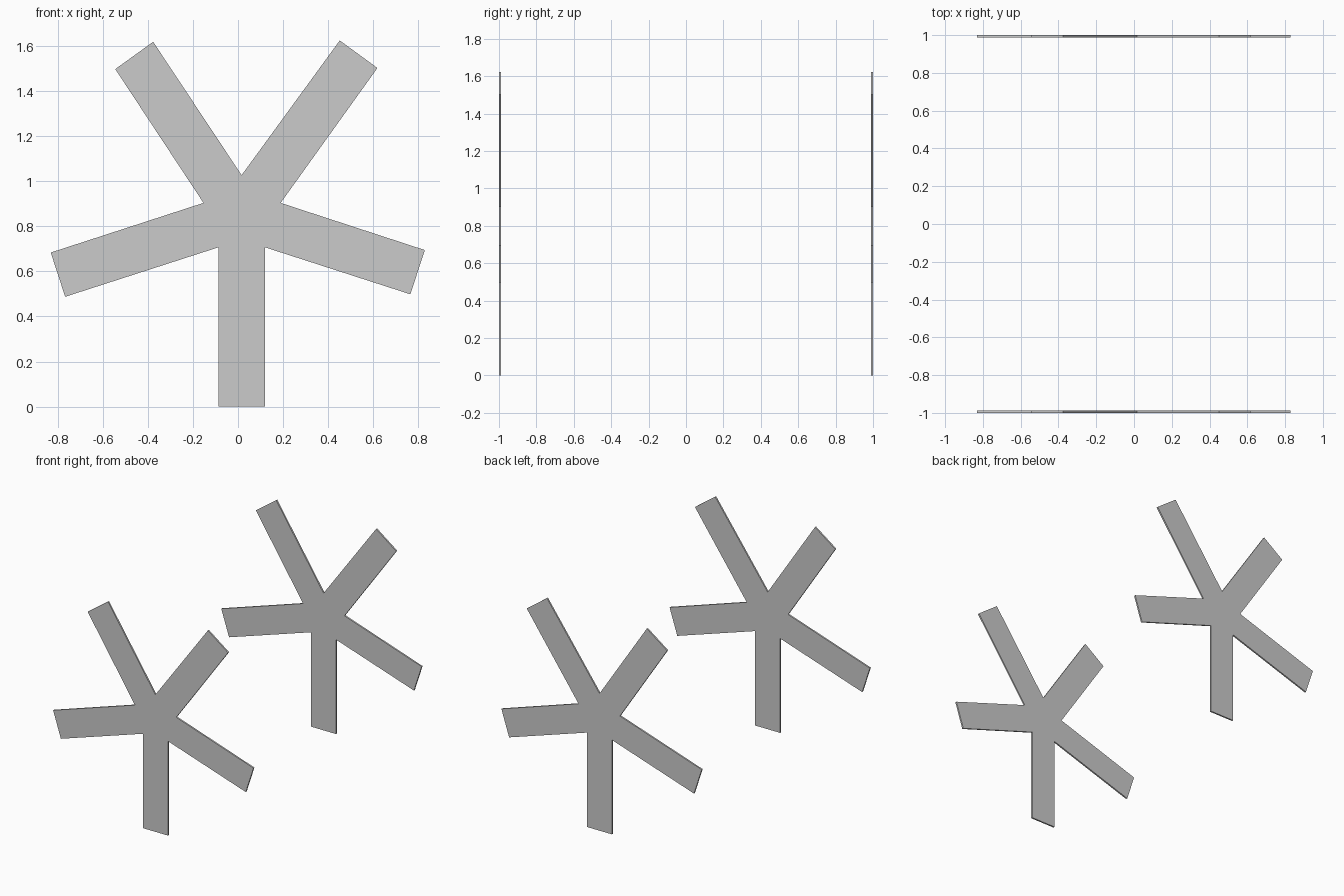
import bpy, bmesh

if "Cube" in bpy.data.objects:
    bpy.data.objects.remove(bpy.data.objects["Cube"])

# Five-armed star outline in the x-z plane: inner corner, then the two tip corners of each arm
OUTLINE = [
    (-0.087, 0.706), (-0.087, 0.0), (0.12, 0.0),          # bottom arm
    (0.12, 0.706), (0.764, 0.498), (0.828, 0.694),        # lower right arm
    (0.189, 0.903), (0.618, 1.501), (0.451, 1.623),       # upper right arm
    (0.016, 1.026), (-0.376, 1.617), (-0.544, 1.496),     # upper left arm
    (-0.153, 0.903), (-0.830, 0.683), (-0.766, 0.487),    # lower left arm
]
THICKNESS = 0.012


def star_plate(name, y_front):
    bm = bmesh.new()
    face = bm.faces.new([bm.verts.new((x, y_front, z)) for x, z in OUTLINE])
    ext = bmesh.ops.extrude_face_region(bm, geom=[face], use_keep_orig=True)
    moved = [v for v in ext["geom"] if isinstance(v, bmesh.types.BMVert)]
    bmesh.ops.translate(bm, verts=moved, vec=(0, THICKNESS, 0))
    bmesh.ops.recalc_face_normals(bm, faces=bm.faces)
    mesh = bpy.data.meshes.new(name)
    bm.to_mesh(mesh)
    bm.free()
    obj = bpy.data.objects.new(name, mesh)
    bpy.context.collection.objects.link(obj)
    return obj


# Identical plates at the front and back
star_plate("front_star_plate", -1.0)
star_plate("back_star_plate", 1.0 - THICKNESS)
